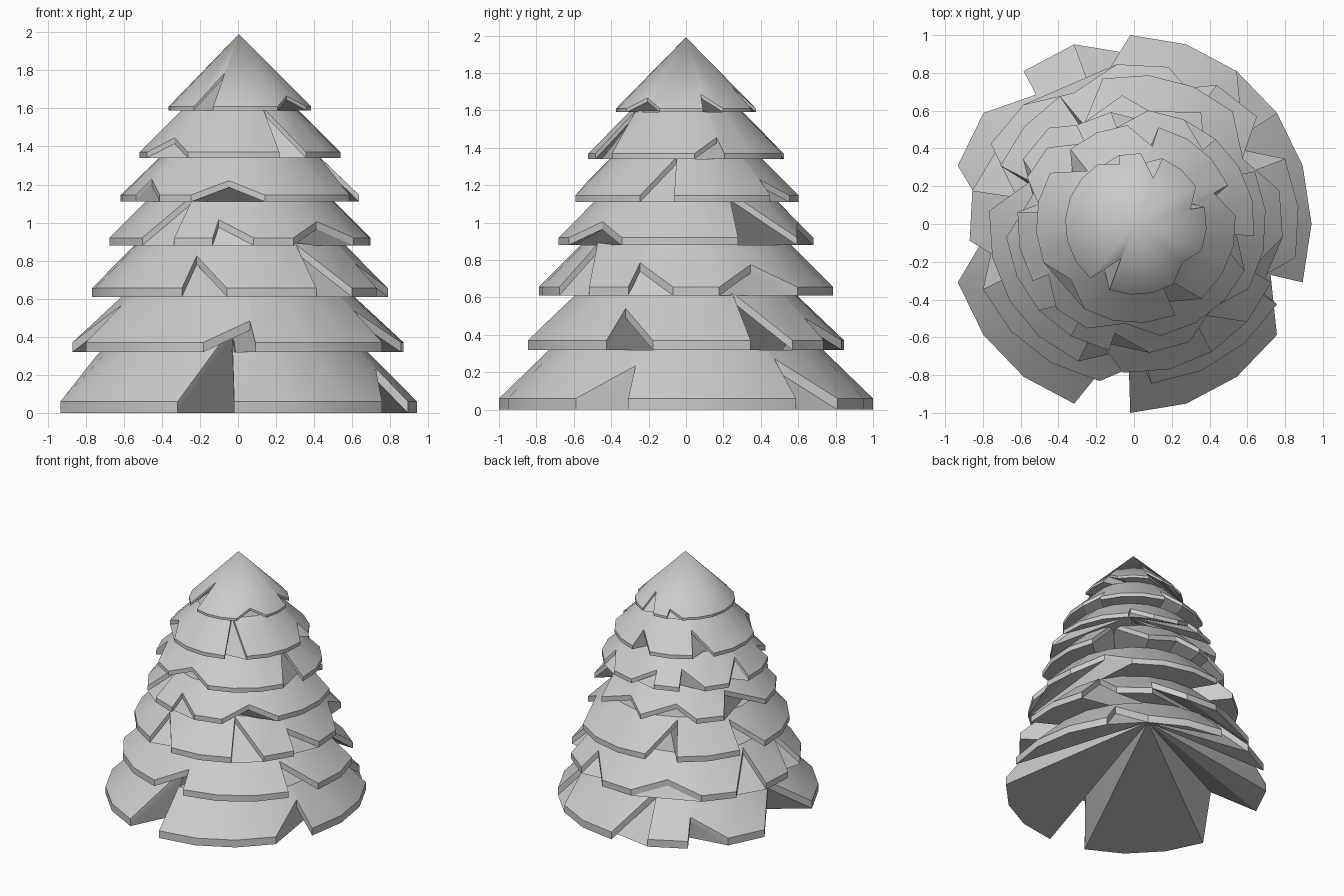
import bpy, bmesh
from math import cos, sin, radians

SIDES = 20
STEP = 360 / SIDES


def tier(name, cx, rx, ry, z, z_next, rim, phase, slope, fan, notches):
    """Cone ring with a vertical rim, cut off where the next tier sits.
    notches are (start, tip, end, tip radius) in degrees."""
    outline = []                                   # (angle, radius factor)
    for i in range(SIDES):
        a = (phase + i * STEP) % 360
        if not any(0.5 < (a - s) % 360 < (e - s) % 360 - 0.5 for s, t, e, r in notches):
            outline.append((a, 1.0))
    for s, t, e, r in notches:
        t = t + 1.2 if t == s else t - 1.2 if t == e else t
        outline.append((t % 360, r / ry))
    outline.sort()

    bm = bmesh.new()

    def point(a, f, base):
        return bm.verts.new((cx + rx * f * cos(radians(a)), ry * f * sin(radians(a)),
                             base + slope * ry * (1 - f)))

    top = [point(a, f, z + rim) for a, f in outline]
    low = [point(a, f, z) for a, f in outline]
    n = len(top)
    if z_next:                                     # ring under the next tier
        cut = 1 - (z_next - z - rim) / (slope * ry)
        ring = [point(a, min(cut, f - 0.01), z + rim) for a, f in outline]
        peak = bm.verts.new((cx, 0, z_next))
    else:
        ring, peak = top, bm.verts.new((0.005, 0, z + rim + slope * ry))
    start = min(range(n), key=lambda i: abs(outline[i][0] - fan) + 90 * (outline[i][1] < 1))
    for i in range(n):
        j = (i + 1) % n
        if z_next:
            bm.faces.new((top[i], top[j], ring[j], ring[i]))
        bm.faces.new((ring[i], ring[j], peak))
        bm.faces.new((low[i], low[j], top[j], top[i]))
        if start not in (i, j):                    # underside fan
            bm.faces.new((low[start], low[j], low[i]))
    me = bpy.data.meshes.new(name)
    bm.to_mesh(me)
    bm.free()
    ob = bpy.data.objects.new(name, me)
    bpy.context.collection.objects.link(ob)
    bpy.ops.object.select_all(action='DESELECT')
    ob.select_set(True)
    bpy.context.view_layer.objects.active = ob
    bpy.ops.object.shade_smooth_by_angle(angle=radians(25))


# Foliage tiers, bottom to top
tier("foliage_tier_1", -0.02, 0.96, 1.00, 0.0, 0.32, 0.06, 0, 0.97, 54, [
    (252, 270, 270, 0.60), (324, 342, 342, 0.82), (36, 36, 54, 0.78),
    (126, 126, 144, 0.86), (90, 108, 108, 0.71), (162, 180, 198, 0.76)])
tier("foliage_tier_2", 0.0, 0.875, 0.85, 0.32, 0.61, 0.05, 6, 0.95, 132, [
    (258, 276, 276, 0.73), (330, 330, 348, 0.67), (24, 24, 42, 0.58),
    (60, 60, 78, 0.72), (186, 204, 204, 0.64), (96, 114, 132, 0.76),
    (150, 168, 168, 0.62)])
tier("foliage_tier_3", 0.01, 0.78, 0.79, 0.61, 0.88, 0.045, 13, 1.0, 319, [
    (247, 247, 265, 0.62), (301, 301, 319, 0.56), (337, 337, 355, 0.66),
    (13, 31, 49, 0.67), (103, 121, 121, 0.58), (157, 157, 175, 0.61)])
tier("foliage_tier_4", 0.01, 0.69, 0.685, 0.88, 1.11, 0.04, 6, 1.0, 240, [
    (222, 240, 240, 0.45), (258, 258, 276, 0.59), (294, 312, 330, 0.60),
    (30, 30, 48, 0.44), (66, 84, 84, 0.60), (102, 120, 120, 0.60),
    (156, 156, 174, 0.55)])
tier("foliage_tier_5", 0.01, 0.63, 0.605, 1.11, 1.34, 0.035, 12, 1.0, 48, [
    (210, 210, 228, 0.52), (246, 264, 282, 0.53), (336, 354, 354, 0.40),
    (48, 48, 66, 0.52), (84, 102, 102, 0.52), (120, 120, 138, 0.50),
    (156, 174, 174, 0.48)])
tier("foliage_tier_6", 0.01, 0.53, 0.525, 1.34, 1.59, 0.03, 5, 1.0, 239, [
    (203, 221, 239, 0.45), (293, 293, 311, 0.29), (5, 23, 23, 0.44),
    (77, 77, 95, 0.42), (131, 131, 149, 0.38)])
tier("foliage_tier_7", 0.01, 0.375, 0.375, 1.59, None, 0.02, 14, 1.015, 140, [
    (230, 248, 248, 0.20), (302, 320, 338, 0.32), (14, 14, 32, 0.30),
    (68, 68, 86, 0.26), (104, 104, 122, 0.33)])
